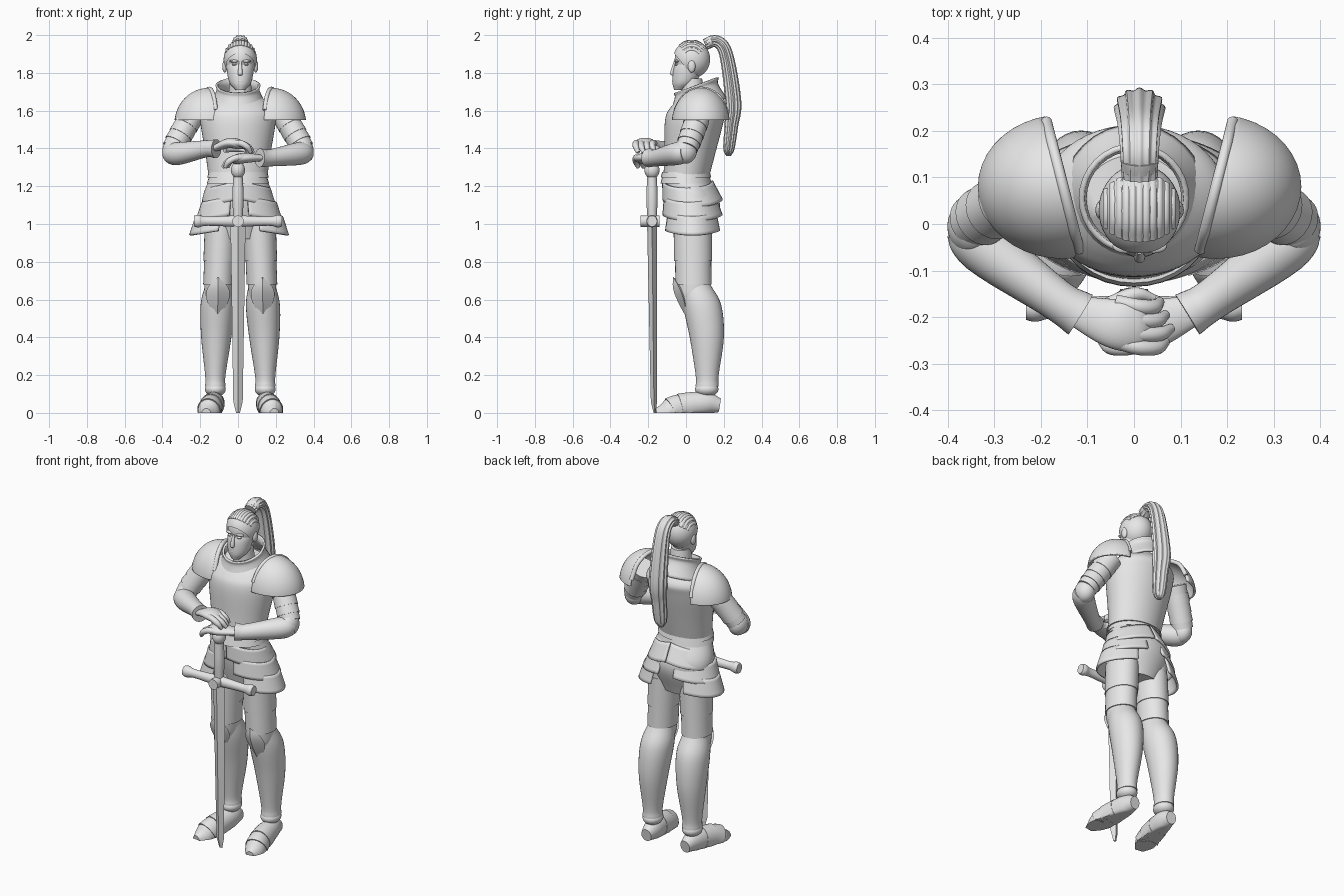
import bpy, bmesh, math
from mathutils import Vector

cube = bpy.data.objects.get("Cube")
if cube:
    bpy.data.objects.remove(cube)

grey = bpy.data.materials.new("plain_grey")
grey.use_nodes = True
grey.diffuse_color = (0.8, 0.8, 0.8, 1)
grey.node_tree.nodes["Principled BSDF"].inputs["Base Color"].default_value = grey.diffuse_color
parts = []


def finish(name, bm, thick=0):
    bmesh.ops.recalc_face_normals(bm, faces=bm.faces[:])
    mesh = bpy.data.meshes.new(name)
    bm.to_mesh(mesh)
    bm.free()
    mesh.materials.append(grey)
    obj = bpy.data.objects.new(name, mesh)
    bpy.context.scene.collection.objects.link(obj)
    if thick:
        mod = obj.modifiers.new("thickness", "SOLIDIFY")
        mod.thickness, mod.offset = thick, 0
    parts.append(obj)


def blend(keys, steps):
    """Smooth curve through keys (x, y, z, radius); x is left out for middle parts."""
    k = [Vector((0,) * (4 - len(key)) + tuple(key)) for key in keys]
    k = [k[0] * 2 - k[1]] + k + [k[-1] * 2 - k[-2]]
    out = []
    for before, start, end, after in zip(k, k[1:], k[2:], k[3:]):
        leave, arrive = (end - before) / 2, (after - start) / 2
        for j in range(steps):
            t = j / steps
            ease = t * t * (3 - 2 * t)
            out.append(start.lerp(end, ease) + leave * t * (1 - t) ** 2 - arrive * t * t * (1 - t))
    return out + [k[-2]]


def sweep(name, keys, s=1, shift=0, ref=None, squash=1, seg=32, steps=6, lobes=0,
          arc=None, drop=0, tilt=0, floor=False, thick=0, cap=True):
    """Skin rings along a curve: level rings, or square to the path if ref is given."""
    pts = blend(keys, steps)
    bm = bmesh.new()
    rings = []
    for i, p in enumerate(pts):
        side, other = Vector((1, 0, 0)), Vector((0, 1, 0))
        if ref:
            tangent = (pts[min(i + 1, len(pts) - 1)].xyz - pts[max(i - 1, 0)].xyz).normalized()
            side = tangent.cross(Vector(ref)).normalized()
            other = side.cross(tangent)
        ring = []
        for j in range(seg + 1 if arc else seg):
            angle = math.radians(arc) * (2 * j / seg - 1) if arc else math.tau * j / seg
            radius = max(p.w, 0.001) * (1 + 0.07 * math.cos(lobes * angle) if lobes else 1)
            q = p.xyz + (side * math.cos(angle) + other * math.sin(angle) * squash) * radius
            q.z += tilt * (q.y - p.y) - drop * math.cos(angle)
            if floor:
                q.z = max(q.z, 0)
            q.x = q.x * s + shift
            ring.append(bm.verts.new(q))
        rings.append(ring)
    for lower, upper in zip(rings, rings[1:]):
        for j in range(seg):
            k = (j + 1) % len(lower)
            bm.faces.new((lower[j], lower[k], upper[k], upper[j]))
    if cap and not arc:
        bm.faces.new(rings[0])
        bm.faces.new(rings[-1])
    finish(name, bm, thick)


def plates(name, keys, cuts, **options):
    """Flared bands around a limb, between fractions of its length."""
    curve = blend(keys, 20)
    last = len(curve) - 1
    for begin, end in zip(cuts, cuts[1:]):
        band = curve[round(begin * last):round(end * last) + 1]
        flared = [(*p.xyz, p.w * (1.03 + 0.06 * i / len(band))) for i, p in enumerate(band)]
        sweep(name, flared, steps=1, **options)


def scaled(vector, size):
    return Vector([a * b for a, b in zip(vector, size)])


def ball(name, centre, size, cuts=(), s=1, shift=0, thick=0):
    """Ellipsoid, keeping only the positive side of each (point, normal) cut."""
    bm = bmesh.new()
    bmesh.ops.create_uvsphere(bm, u_segments=40, v_segments=24, radius=1)
    for v in bm.verts:
        v.co = Vector(centre) + scaled(v.co, size)
    for point, normal in cuts:
        bmesh.ops.bisect_plane(bm, geom=bm.verts[:] + bm.edges[:] + bm.faces[:],
                               plane_co=point, plane_no=normal, clear_inner=True)
    for v in bm.verts:
        v.co.x = v.co.x * s + shift
    finish(name, bm, thick)


X, Y, Z = (1, 0, 0), (0, 1, 0), (0, 0, 1)
BOTH = (-1, 1)
LEAN = 0.012

# Head, hair and face
ball("skull", (0, .03, 1.87), (.08, .09, .1), shift=LEAN)
sweep("jaw", [(-.035, 1.71, .026), (-.01, 1.75, .058), (.01, 1.82, .072), (.03, 1.87, .072)],
      shift=LEAN, squash=1.07)
hair_centre, hair_size = Vector((0, .03, 1.872)), Vector((.088, .098, .1))
ball("hair", hair_centre, hair_size, [((0, -.06, 1.9), (0, 1, .8))], shift=LEAN)
for k in range(-5, 6):
    width = k / 6
    depth = math.sqrt(1 - width * width)
    lock = []
    for turn in (.8, 1.3, 1.9, 2.5):
        unit = (width, -depth * math.cos(turn), depth * math.sin(turn))
        lock.append((*(hair_centre + scaled(unit, hair_size * .94)), .01))
    sweep("hair_lock", lock, shift=LEAN, ref=X, seg=10)
sweep("nose", [(-.058, 1.86, .007), (-.072, 1.8, .012), (-.064, 1.785, .01)], shift=LEAN, seg=16)
ball("mouth", (0, -.064, 1.757), (.02, .009, .008), shift=LEAN)
for s in BOTH:
    ball("brow", (.03, -.048, 1.862), (.028, .015, .008), s=s, shift=LEAN)
    ball("eye", (.03, -.048, 1.845), (.014, .012, .007), s=s, shift=LEAN)
    ball("ear", (.082, .03, 1.835), (.013, .02, .033), s=s, shift=LEAN)
sweep("neck", [(.045, 1.6, .07), (.03, 1.77, .055)], shift=LEAN)

# Ponytail with a tie
tail = [(.1, 1.95, .028), (.16, 1.968, .03), (.212, 1.9, .034), (.25, 1.65, .04),
        (.24, 1.52, .034), (.227, 1.4, .028), (.225, 1.36, .012)]
sweep("ponytail", tail, shift=LEAN, ref=X, squash=1.3, seg=72, lobes=12)
plates("hair_tie", tail, (.04, .1), shift=LEAN, ref=X, squash=1.3)

# Breastplate, collar and belt
sweep("breastplate", [(0, 1.24, .154), (.02, 1.37, .172), (.045, 1.55, .2), (.065, 1.62, .185),
                      (.07, 1.69, .1)], squash=.78, seg=48)
sweep("collar", [(.06, 1.61, .15), (.055, 1.7, .11), (.055, 1.735, .113)],
      tilt=.36, thick=.012, cap=False)
plates("belt", [(0, 1.275, .15), (0, 1.215, .152)], (0, .5, 1), squash=.82)

# Hips and layered hip plates
sweep("hips", [(0, 1.25, .15), (.04, 1.1, .19), (.035, .92, .12)], squash=.74, seg=48)
for s in BOTH:
    for i in range(3):
        top, radius = 1.23 - .075 * i, .16 + .033 * i
        sweep("hip_plate", [(.008 + .012 * i, top, radius), (.035, top - .1, radius + .033)],
              s=s, shift=LEAN / 2, squash=.8 - .1 * i, arc=89 - 12 * i, drop=.04, thick=LEAN)

# Legs
thigh = [(.1, .035, 1.04, .085), (.115, .04, .68, .075), (.118, .045, .6, .068)]
greave = [(.115, .05, .68, .07), (.12, .085, .57, .09), (.127, .11, .4, .08),
          (.132, .112, .2, .054), (.132, .112, .14, .054)]
foot = [(.13, .178, .04, .032), (.135, .1, .05, .053), (.155, -.03, .03, .058),
        (.17, -.1, 0, .056), (.18, -.16, -.005, .025)]
for s in BOTH:
    leg = dict(s=s, shift=LEAN)
    sole = dict(leg, ref=Z, squash=1.15, floor=True)
    sweep("thigh", thigh, squash=1.18, **leg)
    plates("thigh_plate", thigh, (.07, .3, .49), squash=1.18, **leg)
    sweep("greave", greave, squash=1.13, **leg)
    sweep("knee_plate", [(.117, -.068, .72, 0), (.118, -.035, .66, .056), (.119, -.01, .59, .056),
                         (.12, .01, .49, 0)], squash=.6, seg=4, **leg)
    ball("ankle_plate", (.132, .11, .125), (.055, .062, .04), **leg)
    sweep("foot", foot, **sole)
    plates("foot_plate", foot, (.35, .5, .65), **sole)

# Shoulder plates with a raised rim along the inner edge
centre, size = Vector((.165, .08, 1.53)), Vector((.178, .15, .185))
corner, along = Vector((.13, -.055, 0)), Vector((.07, .275, 0))
rim = []
for k in range(9):
    point = corner + along * k / 8
    x, y = (point.x - centre.x) / size.x, (point.y - centre.y) / size.y
    rim.append((point.x, point.y, centre.z + size.z * math.sqrt(max(1 - x * x - y * y, 0)), LEAN))
for s in BOTH:
    ball("shoulder_plate", centre, size, [((0, 0, 1.55), Z), (corner, along.cross(Vector(Z)))],
         s=s, shift=LEAN, thick=LEAN)
    sweep("shoulder_rim", rim, s=s, shift=LEAN, ref=X, seg=12)

# Arms; the right hand rests on the left
upper_arm = [(.23, .075, 1.6, .064), (.345, .005, 1.4, .058)]
for s in BOTH:
    wrist, rise = (1.35, 0) if s > 0 else (1.398, .03)
    top = wrist + rise
    sweep("upper_arm", upper_arm, s=s, ref=Y)
    plates("arm_band", upper_arm, (.2, .42, .63, .85), s=s, ref=Y)
    ball("elbow_plate", (.347, -.005, 1.385), (.054, .062, .066), s=s)
    sweep("forearm", [(.36, 0, 1.378, .05), (.32, -.05, 1.372, .06), (.17, -.16, wrist, .045),
                      (.115, -.195, wrist, .05)], s=s, ref=Z)
    sweep("palm", [(.13, -.185, wrist, .032), (.05, -.212, top, .052), (0, -.22, top - .005, .054),
                   (-.03, -.222, top - .015, .035)], s=s, ref=Z, squash=.5)
    for k in range(4):
        y, reach = -.265 + .029 * k, .012 * abs(k - 1)
        sweep("finger", [(.04, y + LEAN, top, .015), (-.01, y, top, .017), (reach / 2 - .055, y, top - .02, .016),
                         (reach - .08, y + LEAN, top - .05, .01)], s=s, ref=Y, seg=14)
    sweep("thumb", [(.07, -.185, wrist, .02), (0, -.152, wrist, .016), (-.045, -.16, wrist - LEAN, .008)],
          s=s, ref=Z, seg=14)

# Sword
back, guard = -.18, 1.015
sweep("blade", [(back, 1, .04), (-.17, .06, .025), (-.165, 0, .01)], squash=.65, seg=4, steps=1)
sweep("grip", [(back, 1.04, .025), (back, 1.14, .03), (back, 1.25, .025)])
ball("pommel", (0, back, 1.285), (.037, .04, .045))
for s in BOTH:
    sweep("crossguard", [(0, back, guard, .028), (.16, back, guard, .022), (.21, back, guard, .03),
                         (.232, back, guard, .026)], s=s, ref=Z, squash=1.1)
sweep("guard_boss", [(-.24, guard, .03), (-.14, guard, .03)], ref=Z)

# Smooth shading with sharp plate edges
bpy.ops.object.select_all(action="DESELECT")
for obj in parts:
    obj.select_set(True)
bpy.context.view_layer.objects.active = parts[0]
bpy.ops.object.shade_smooth_by_angle(angle=math.radians(40))
